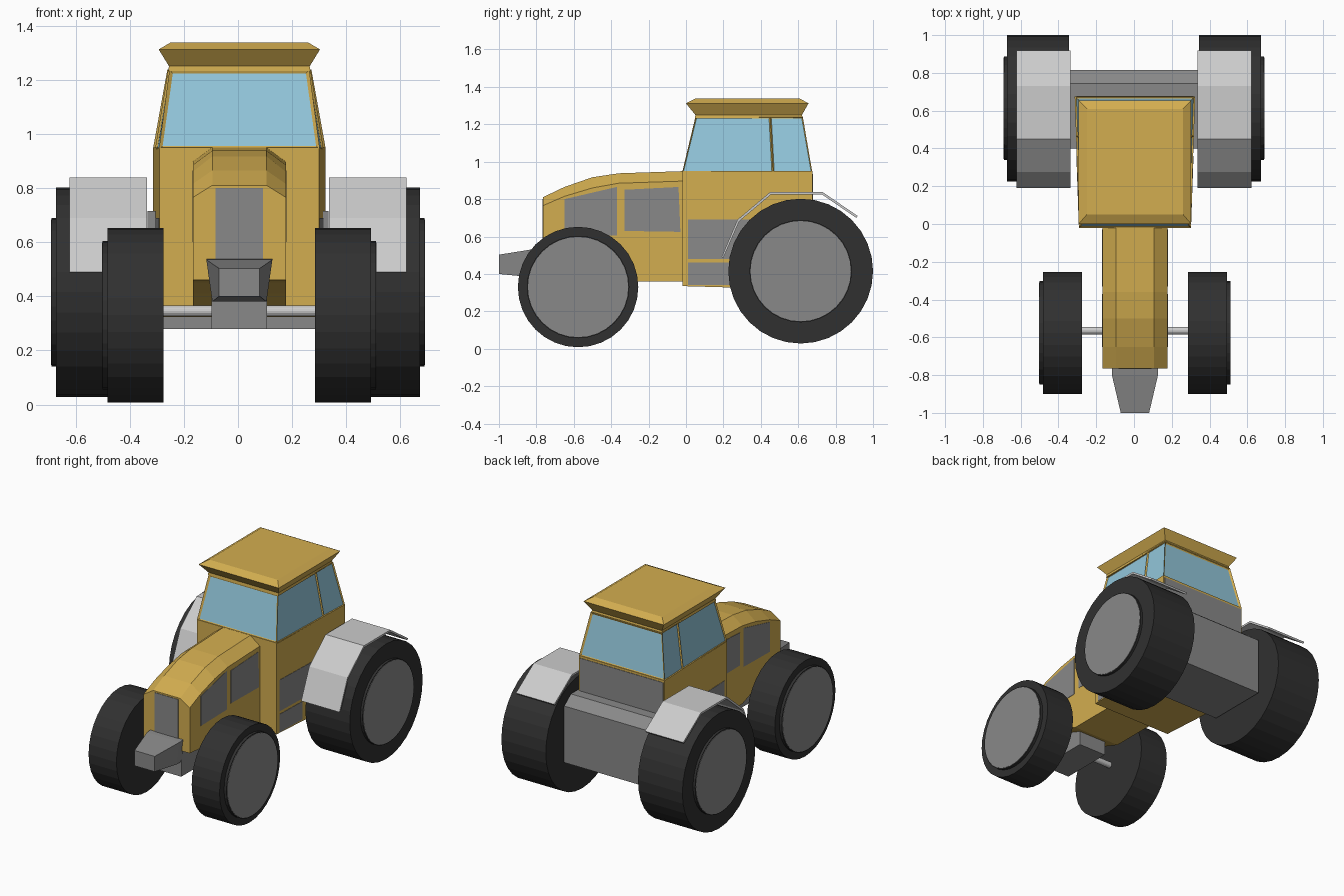
import bpy, bmesh, math
from mathutils import Vector, Matrix

if "Cube" in bpy.data.objects:
    bpy.data.objects.remove(bpy.data.objects["Cube"])

CX = 0.005  # body sits a hair off centre


def material(name, rgb):
    m = bpy.data.materials.new(name)
    m.diffuse_color = (*rgb, 1)
    m.use_nodes = True
    m.node_tree.nodes["Principled BSDF"].inputs["Base Color"].default_value = m.diffuse_color
    return m


YELLOW = material("yellow_paint", (0.65, 0.42, 0.08))
RUBBER = material("rubber", (0.03, 0.03, 0.03))
GREY = material("dark_grey", (0.25, 0.25, 0.25))
GLASS = material("glass", (0.29, 0.57, 0.71))


def finish(name, bm, *mats):
    bmesh.ops.recalc_face_normals(bm, faces=bm.faces)
    me = bpy.data.meshes.new(name)
    bm.to_mesh(me)
    bm.free()
    for m in mats:
        if m:
            me.materials.append(m)
    ob = bpy.data.objects.new(name, me)
    bpy.context.collection.objects.link(ob)
    return ob


def loft_bm(rings):
    """Skin a row of equal rings and close both ends; returns bmesh and side faces."""
    bm = bmesh.new()
    rows = [[bm.verts.new(p) for p in r] for r in rings]
    sides = []
    n = len(rows[0])
    for a, b in zip(rows, rows[1:]):
        for i in range(n):
            j = (i + 1) % n
            sides.append(bm.faces.new((a[i], a[j], b[j], b[i])))
    bm.faces.new(rows[0])
    bm.faces.new(rows[-1])
    return bm, sides


def loft(name, rings, mat=None):
    return finish(name, loft_bm(rings)[0], mat)


def prism(name, pts, vec, mat=None):
    pts = [Vector(p) for p in pts]
    return loft(name, [pts, [p + Vector(vec) for p in pts]], mat)


def side_prism(name, yz, x0, x1, mat=None):
    return prism(name, [(x0, y, z) for y, z in yz], (x1 - x0, 0, 0), mat)


def cylinder(name, x0, x1, y, z, r, mat, seg=32):
    bm = bmesh.new()
    mx = Matrix.Translation(((x0 + x1) / 2, y, z)) @ Matrix.Rotation(math.pi / 2, 4, 'Y')
    bmesh.ops.create_cone(bm, cap_ends=True, segments=seg, radius1=r, radius2=r,
                          depth=abs(x1 - x0), matrix=mx)
    return finish(name, bm, mat)


def rect(hx, y0, y1, z):
    return [(CX - hx, y0, z), (CX + hx, y0, z), (CX + hx, y1, z), (CX - hx, y1, z)]


# Hood: octagonal-shouldered section swept along y
hood = []
for y, bot, sh, top in [(-0.765, 0.46, 0.765, 0.81), (-0.65, 0.45, 0.815, 0.865),
                        (-0.50, 0.41, 0.86, 0.917), (-0.36, 0.36, 0.885, 0.938),
                        (0.0, 0.36, 0.897, 0.95)]:
    half = [(0.172, bot), (0.172, sh), (0.10, top)]
    hood.append([(CX + x, y, z) for x, z in half] +
                [(CX - x, y, z) for x, z in reversed(half)])
loft("hood", hood, YELLOW)
prism("front_grille", [(CX - 0.088, -0.768, 0.48), (CX + 0.088, -0.768, 0.48),
                       (CX + 0.088, -0.768, 0.80), (CX - 0.088, -0.768, 0.80)],
      (0, 0.01, 0), GREY)

# Lower cab body, slightly wider at the rear
def body_x(y):
    return 0.295 + 0.024 * (y + 0.02) / 0.695


loft("cab_body", [[(CX - w, y, b), (CX + w, y, b), (CX + w, y, 0.95), (CX - w, y, 0.95)]
                  for y, w, b in [(-0.02, body_x(-0.02), 0.335),
                                  (0.675, body_x(0.675), 0.315)]], YELLOW)
prism("rear_panel", [(CX - 0.31, 0.665, 0.70), (CX + 0.31, 0.665, 0.70),
                     (CX + 0.31, 0.665, 0.935), (CX - 0.31, 0.665, 0.935)],
      (0, 0.013, 0), GREY)

# Cab windows: each wall face is inset to make a pane
plan = [(0.295, 0.317, 0)]
def cab_ring(front, mid, rear, z):
    right = [front, mid, rear]
    return [(CX + x, y, z) for x, y in right] + [(CX - x, y, z) for x, y in reversed(right)]


bm, walls = loft_bm([cab_ring((0.297, -0.02), (0.311, 0.465), (0.319, 0.675), 0.945),
                     cab_ring((0.258, 0.05), (0.263, 0.45), (0.266, 0.625), 1.238)])
bmesh.ops.recalc_face_normals(bm, faces=bm.faces)
for f in walls:
    wide = abs(f.normal.y) > 0.7
    bmesh.ops.inset_individual(bm, faces=[f], thickness=0.018 if wide else 0.009, depth=-0.008)
    f.material_index = 1
finish("cab_with_windows", bm, YELLOW, GLASS)

# Roof with flared eave
loft("roof", [rect(0.263, 0.048, 0.625, 1.232), rect(0.26, 0.05, 0.62, 1.25),
              rect(0.298, 0.0, 0.655, 1.312), rect(0.255, 0.05, 0.61, 1.337)], YELLOW)

# Front weight, front chassis block, front axle
loft("front_weight", [[(CX - t, y, z1), (CX + t, y, z1), (CX + b, y, z0), (CX - b, y, z0)]
                      for y, t, b, z0, z1 in [(-1.0, 0.075, 0.075, 0.40, 0.503),
                                              (-0.80, 0.122, 0.10, 0.38, 0.535),
                                              (-0.75, 0.122, 0.10, 0.38, 0.54)]], GREY)
side_prism("front_chassis", [(-0.755, 0.28), (-0.755, 0.47), (-0.40, 0.47), (-0.40, 0.28)],
           CX - 0.102, CX + 0.102, GREY)
cylinder("front_axle", CX - 0.30, CX + 0.30, -0.565, 0.345, 0.02, None, 16)

# Rear transmission housing and axle
side_prism("rear_housing", [(0.40, 0.28), (0.40, 0.715), (0.745, 0.715), (0.815, 0.66),
                            (0.815, 0.28)], -0.335, 0.335, GREY)
cylinder("rear_axle", -0.36, 0.36, 0.61, 0.415, 0.08, GREY, 16)

# Mirrored parts
for s, side in ((1, "right"), (-1, "left")):
    # Hood vents
    for k, yz in enumerate([[(-0.65, 0.60), (-0.65, 0.80), (-0.37, 0.865), (-0.37, 0.605)],
                            [(-0.33, 0.63), (-0.33, 0.85), (-0.04, 0.865), (-0.03, 0.625)]]):
        side_prism(f"hood_vent_{k}_{side}", yz, CX + s * 0.165, CX + s * 0.174, GREY)
    # Lower cab side panels
    for k, (y1, z0, z1) in enumerate([(0.36, 0.48, 0.69), (0.24, 0.34, 0.46)]):
        pts = [(CX + s * (body_x(y) + 0.002), y, z) for y, z in
               [(0.01, z0), (y1, z0), (y1, z1), (0.01, z1)]]
        prism(f"cab_side_panel_{k}_{side}", pts, (-s * 0.01, 0, 0), GREY)
    # Fender: bent plate
    path = [(0.19, 0.49), (0.275, 0.69), (0.45, 0.838), (0.73, 0.838), (0.918, 0.71)]
    inner = [(0.20, 0.487), (0.285, 0.682), (0.455, 0.825), (0.727, 0.825), (0.91, 0.70)]
    bm = bmesh.new()
    vs = [[[bm.verts.new((s * x, y, z)) for y, z in row] for row in (path, inner)]
          for x in (0.337, 0.622)]
    (ao, ai), (bo, bi) = vs
    for i in range(len(path) - 1):
        for p, q in ((ao, bo), (bo, bi), (bi, ai), (ai, ao)):
            bm.faces.new((p[i], p[i + 1], q[i + 1], q[i]))
    for i in (0, -1):
        bm.faces.new((ao[i], bo[i], bi[i], ai[i]))
    finish(f"fender_{side}", bm)
    # Wheels: tyre, raised rim and hub face
    for name, c, x0, x1, x2, y, z, r in [("front", CX, 0.28, 0.487, 0.505, -0.577, 0.33, 0.322),
                                         ("rear", 0, 0.343, 0.673, 0.689, 0.613, 0.415, 0.387)]:
        cylinder(f"{name}_tyre_{side}", c + s * x0, c + s * x1, y, z, r, RUBBER)
        cylinder(f"{name}_rim_{side}", c + s * (x1 - 0.01), c + s * x2, y, z, 0.274, RUBBER)
        cylinder(f"{name}_hub_{side}", c + s * (x2 - 0.01), c + s * (x2 + 0.002), y, z, 0.268, GREY)
